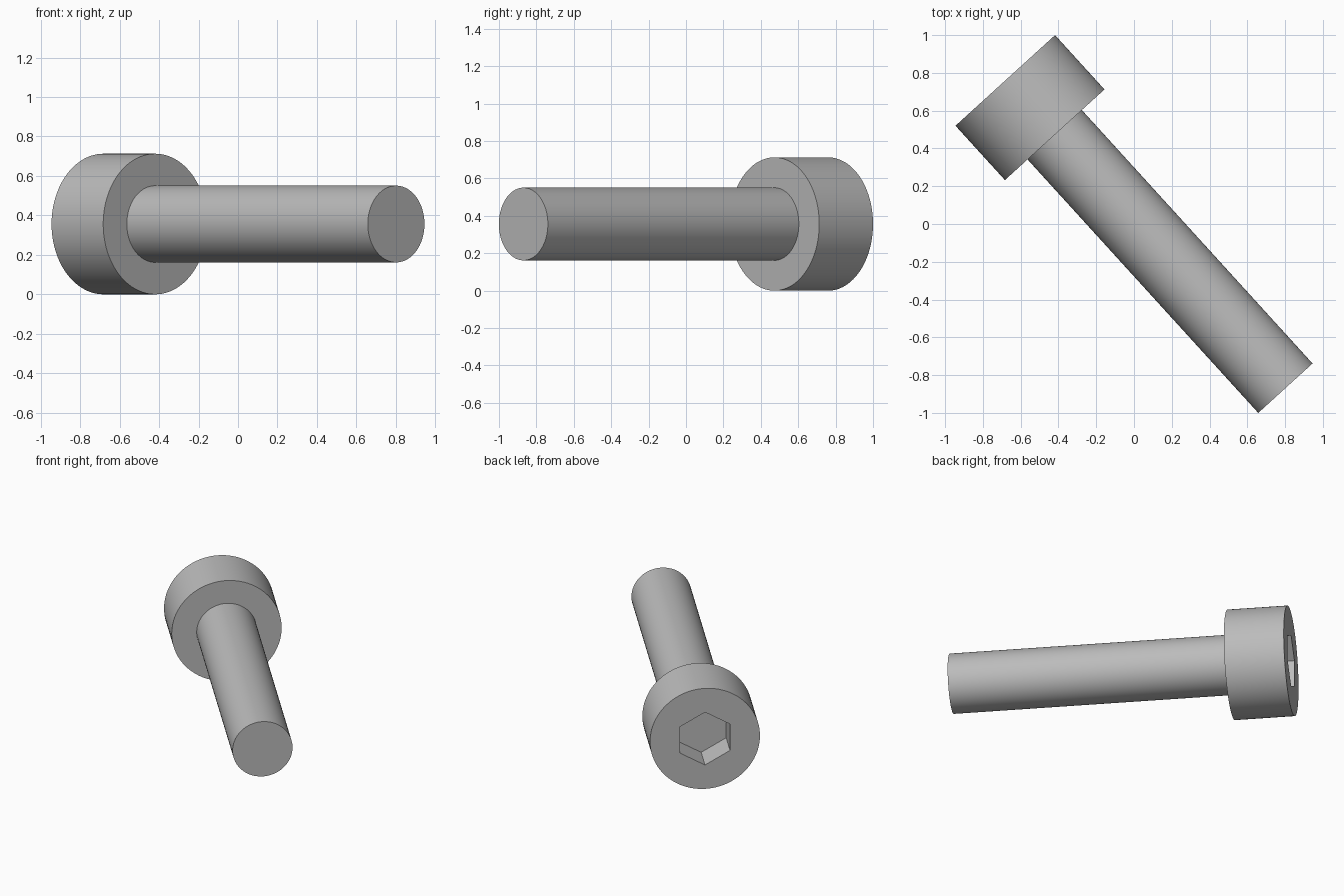
import bpy
import math
from mathutils import Matrix, Vector

cube = bpy.data.objects.get("Cube")
if cube:
    bpy.data.objects.remove(cube, do_unlink=True)

# One plain steel grey
steel = bpy.data.materials.new("steel_grey")
steel.use_nodes = True
color = (0.5, 0.5, 0.5, 1)
steel.diffuse_color = color
steel.node_tree.nodes["Principled BSDF"].inputs["Base Color"].default_value = color

# Screw proportions: shaft is 3 units wide, head 5.5 wide, 17 units overall
U = 0.1296
HEAD_R, HEAD_LEN = 2.75 * U, 3 * U
SHAFT_R, TOTAL_LEN = 1.5 * U, 17 * U
HEX_R, HEX_DEPTH = 1.25 * U / math.cos(math.pi / 6), 1.5 * U

# Axis runs level from the outer face of the head to the tip
head_face = Vector((-0.6815, 0.760, HEAD_R))
axis = Vector((0.673, -0.7394, 0))
frame = Matrix.Translation(head_face) @ axis.to_track_quat('Z', 'Y').to_matrix().to_4x4()


def rod(name, radius, start, end, sides):
    """Cylinder along the screw axis, between two distances from the head face."""
    bpy.ops.mesh.primitive_cylinder_add(vertices=sides, radius=radius, depth=end - start)
    obj = bpy.context.object
    obj.name = name
    obj.data.materials.append(steel)
    obj.matrix_world = frame @ Matrix.Translation((0, 0, (start + end) / 2))
    return obj


# Head with hexagonal socket, points up and down
head = rod("head", HEAD_R, 0, HEAD_LEN, 96)
cutter = rod("socket_cutter", HEX_R, -U, HEX_DEPTH, 6)
cutter.hide_render = True
bpy.context.view_layer.update()
socket = head.modifiers.new("socket", 'BOOLEAN')
socket.operation = 'DIFFERENCE'
socket.solver = 'EXACT'
socket.object = cutter
bpy.context.view_layer.objects.active = head
bpy.ops.object.modifier_apply(modifier=socket.name)
bpy.data.objects.remove(cutter, do_unlink=True)

# Shaft, set slightly into the head
shaft = rod("shaft", SHAFT_R, HEAD_LEN - 0.2 * U, TOTAL_LEN, 96)

# Smooth round sides, crisp rims
for obj in (head, shaft):
    bpy.ops.object.select_all(action='DESELECT')
    obj.select_set(True)
    bpy.context.view_layer.objects.active = obj
    bpy.ops.object.shade_smooth_by_angle(angle=math.radians(30))
